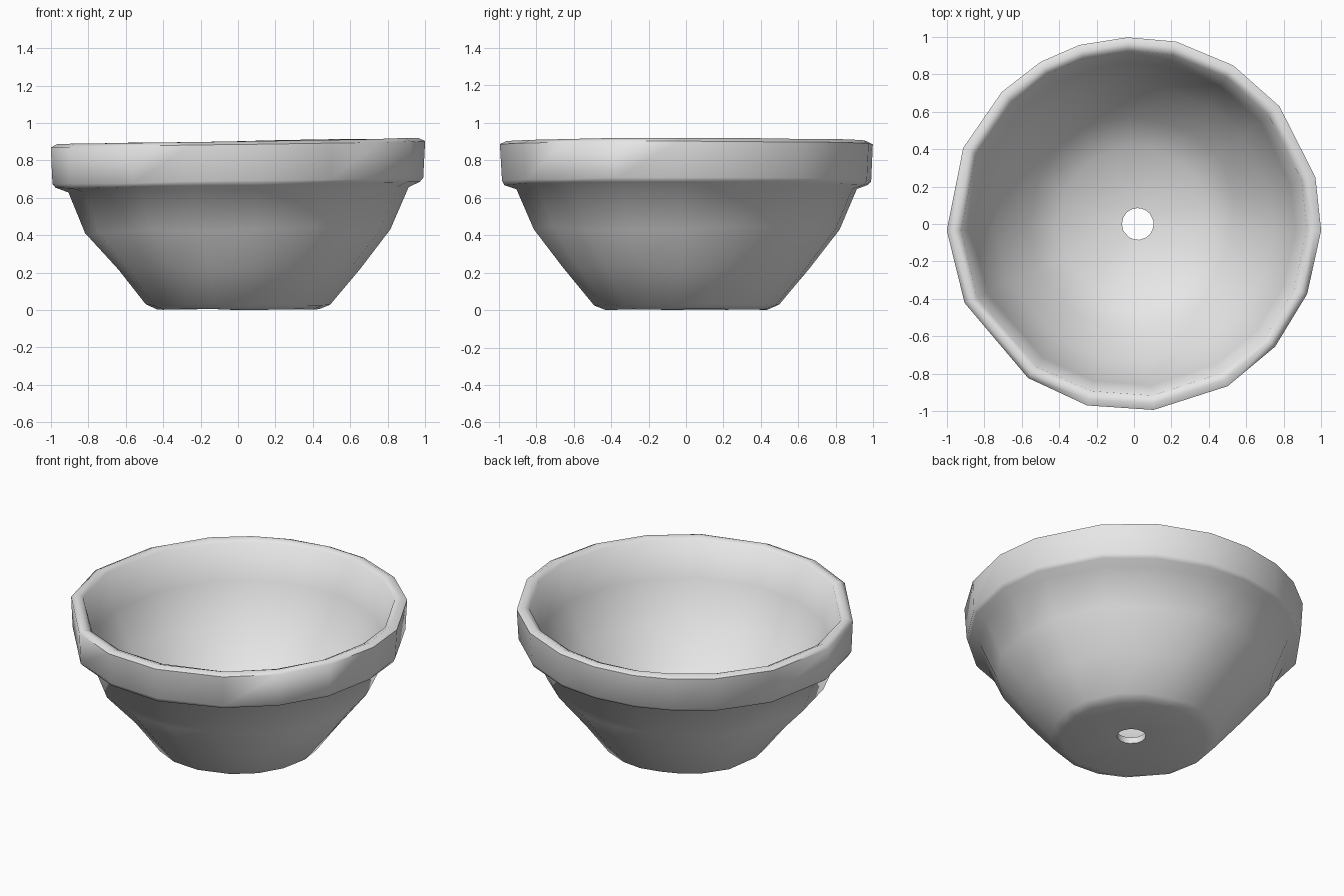
import bpy, bmesh, math, random

if "Cube" in bpy.data.objects:
    bpy.data.objects.remove(bpy.data.objects["Cube"])

random.seed(4)

# Plain grey clay
clay = bpy.data.materials.new("grey_clay")
clay.diffuse_color = (0.8, 0.8, 0.8, 1.0)
clay.use_nodes = True
clay.node_tree.nodes["Principled BSDF"].inputs["Base Color"].default_value = clay.diffuse_color

# Uneven facet directions of the hand-shaped bowl, in degrees
ANGLES = [-2, 14.5, 39, 58, 77, 92, 107, 120, 135,
          156, 182, 205, 235.5, 255.5, 276, 300, 319, 338]

# Closed wall section: radius, height, unevenness
PROFILE = [
    (0.085, 0.015, 0.0),    # drain hole, underside
    (0.43, 0.004, 0.004),   # foot
    (0.495, 0.028, 0.004),
    (0.65, 0.225, 0.012),   # outer wall
    (0.815, 0.43, 0.010),
    (0.91, 0.645, 0.004),
    (0.975, 0.668, 0.003),  # rim band
    (0.99, 0.69, 0.003),
    (1.0, 0.885, 0.002),
    (0.965, 0.903, 0.002),  # lip
    (0.925, 0.885, 0.003),
    (0.865, 0.66, 0.004),   # inner wall
    (0.745, 0.43, 0.006),
    (0.57, 0.225, 0.006),
    (0.41, 0.085, 0.004),   # inner floor
    (0.085, 0.055, 0.0),    # drain hole, top side
]


def ring(bm, radius, height, rough):
    """One ring of the wall, leaning slightly higher toward +x."""
    verts = []
    for a in ANGLES:
        t = math.radians(a)
        r = radius + random.uniform(-rough, rough)
        x, y = r * math.cos(t), r * math.sin(t)
        z = height + random.uniform(-rough, rough)
        z += 0.017 * x * min(1.0, height / 0.65)
        if radius < 0.1:
            x += 0.02
        verts.append(bm.verts.new((x, y, max(z, 0.0))))
    return verts


# Bowl: rings bridged around the closed section
bm = bmesh.new()
rings = [ring(bm, *p) for p in PROFILE]
n = len(ANGLES)
for k, low in enumerate(rings):
    high = rings[(k + 1) % len(rings)]
    for i in range(n):
        j = (i + 1) % n
        bm.faces.new((low[i], low[j], high[j], high[i]))
bmesh.ops.recalc_face_normals(bm, faces=bm.faces)
mesh = bpy.data.meshes.new("bowl")
bm.to_mesh(mesh)
bm.free()
mesh.materials.append(clay)
bowl = bpy.data.objects.new("bowl", mesh)
bpy.context.collection.objects.link(bowl)

# Soft shading, crisp only at the hole
bpy.context.view_layer.objects.active = bowl
bowl.select_set(True)
bpy.ops.object.shade_smooth_by_angle(angle=math.radians(65))
